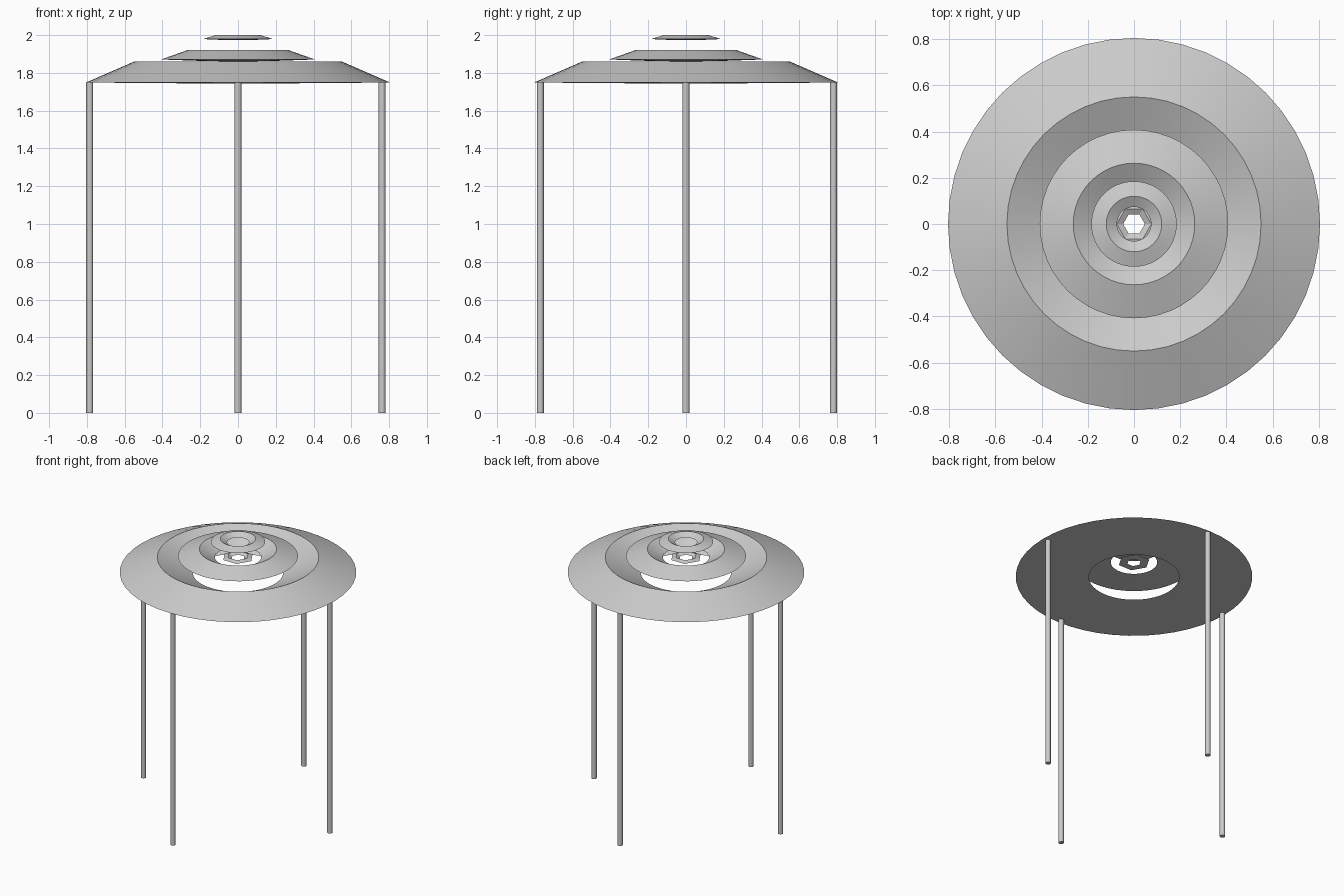
import bpy, bmesh, math

if "Cube" in bpy.data.objects:
    bpy.data.objects.remove(bpy.data.objects["Cube"])


def finish(name, bm, angle):
    bmesh.ops.recalc_face_normals(bm, faces=bm.faces)
    mesh = bpy.data.meshes.new(name)
    bm.to_mesh(mesh)
    bm.free()
    obj = bpy.data.objects.new(name, mesh)
    bpy.context.collection.objects.link(obj)
    bpy.ops.object.select_all(action='DESELECT')
    obj.select_set(True)
    bpy.context.view_layer.objects.active = obj
    bpy.ops.object.shade_smooth_by_angle(angle=math.radians(angle))
    return obj


def ring(name, profile, sides, angle=20):
    """Sweep a closed (radius, z) profile around the z axis."""
    bm = bmesh.new()
    loops = []
    for i in range(sides):
        a = 2 * math.pi * i / sides
        loops.append([bm.verts.new((r * math.cos(a), r * math.sin(a), z))
                      for r, z in profile])
    n = len(profile)
    for i in range(sides):
        p, q = loops[i], loops[(i + 1) % sides]
        for j in range(n):
            k = (j + 1) % n
            bm.faces.new((p[j], q[j], q[k], p[k]))
    return finish(name, bm, angle)


def leg(name, x, y, top=1.75, radius=0.0185):
    bm = bmesh.new()
    bmesh.ops.create_cone(bm, cap_ends=True, segments=12, radius1=radius,
                          radius2=radius, depth=top)
    bmesh.ops.translate(bm, verts=bm.verts, vec=(x, y, top / 2))
    return finish(name, bm, 40)


# Stacked triangular-section rings: outer rim, ridge, inner rim
ring("large_canopy_ring", [(0.805, 1.749), (0.55, 1.86), (0.307, 1.745)], 48)
ring("middle_canopy_ring", [(0.408, 1.871), (0.263, 1.922), (0.158, 1.862)], 48)
ring("top_canopy_ring", [(0.185, 1.979), (0.12, 2.0), (0.074, 1.974)], 48)

# Small six-sided ring in the centre hole
ring("centre_hex_ring", [(0.11, 1.862), (0.075, 1.873), (0.047, 1.859)], 6)

# Four slim posts under the rim
for name, x, y in (("left_post", -0.785, 0), ("right_post", 0.763, 0),
                   ("front_post", 0, -0.771), ("back_post", 0, 0.781)):
    leg(name, x, y)
